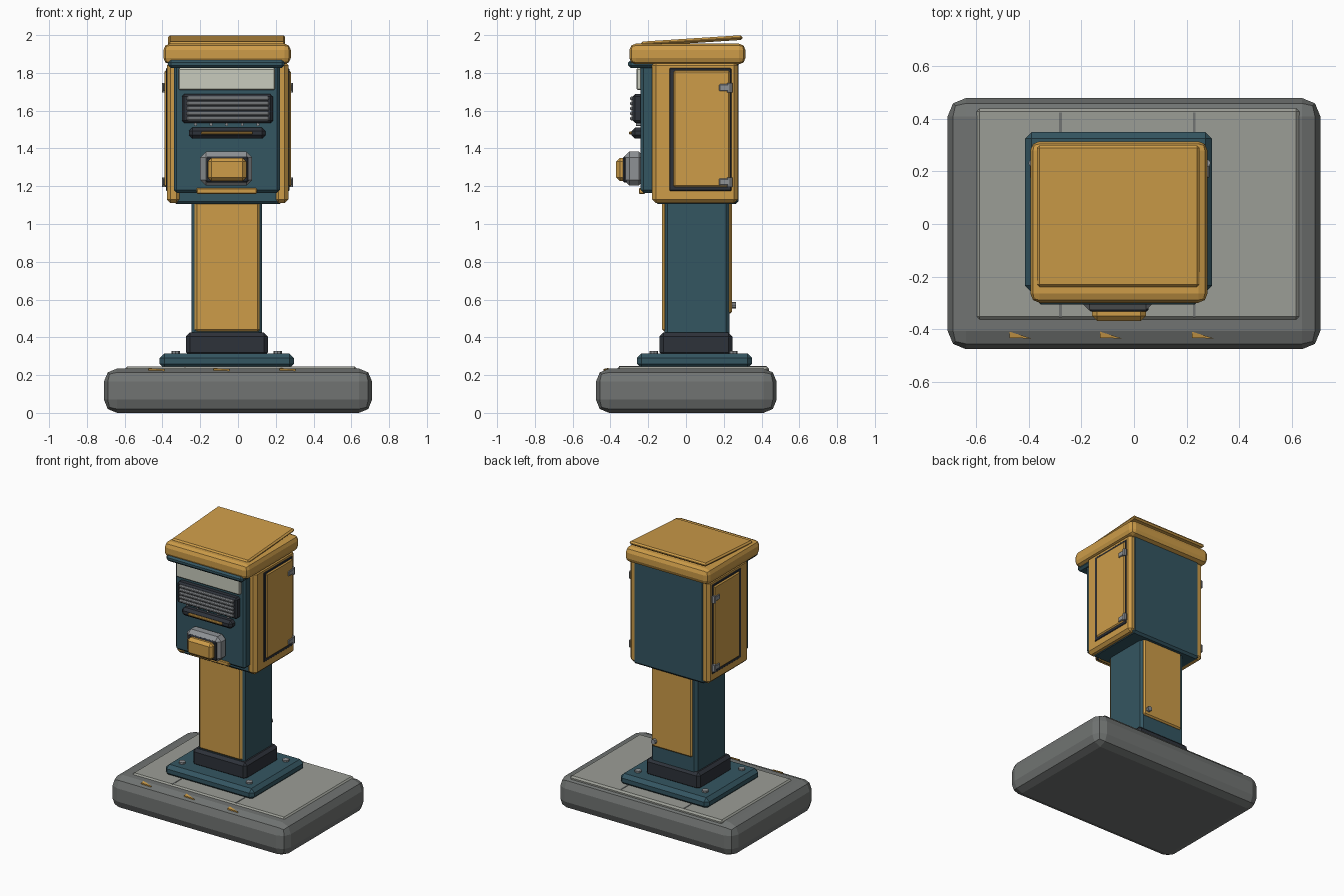
import bpy, bmesh, math
from mathutils import Matrix, Vector

if "Cube" in bpy.data.objects:
    bpy.data.objects.remove(bpy.data.objects["Cube"], do_unlink=True)


def material(name, r, g, b):
    m = bpy.data.materials.new(name)
    m.use_nodes = True
    m.diffuse_color = (r, g, b, 1)
    m.node_tree.nodes["Principled BSDF"].inputs["Base Color"].default_value = (r, g, b, 1)
    return m


YELLOW = material("ochre paint", 0.61, 0.333, 0.066)
TEAL = material("teal paint", 0.034, 0.092, 0.12)
DARK = material("dark iron", 0.027, 0.032, 0.042)
CONCRETE = material("kerb concrete", 0.165, 0.175, 0.17)
SLAB = material("light slab", 0.33, 0.34, 0.305)
STEEL = material("steel", 0.27, 0.285, 0.30)
IVORY = material("ivory sign", 0.58, 0.60, 0.51)


def finish(name, bm, mat):
    bmesh.ops.recalc_face_normals(bm, faces=bm.faces)
    mesh = bpy.data.meshes.new(name)
    bm.to_mesh(mesh)
    bm.free()
    mesh.materials.append(mat)
    obj = bpy.data.objects.new(name, mesh)
    bpy.context.collection.objects.link(obj)
    return obj


def box(name, xs, ys, zs, mat, bevel=0.0, segments=1):
    """Bevelled box given by its ranges on the three axes."""
    bm = bmesh.new()
    bmesh.ops.create_cube(bm, size=1)
    for v in bm.verts:
        v.co = [sum(r) / 2 + c * (r[1] - r[0]) for r, c in zip((xs, ys, zs), v.co)]
    obj = finish(name, bm, mat)
    if bevel:
        mod = obj.modifiers.new("edges", 'BEVEL')
        mod.width, mod.segments = bevel, segments
    return obj


def rod(name, centre, radius, length, axis, mat, sides=8):
    """Cylinder centred on a point, along one axis."""
    turn = {'X': Matrix.Rotation(math.pi / 2, 4, 'Y'),
            'Y': Matrix.Rotation(math.pi / 2, 4, 'X'),
            'Z': Matrix.Identity(4)}[axis]
    bm = bmesh.new()
    bmesh.ops.create_cone(bm, cap_ends=True, segments=sides, radius1=radius, radius2=radius,
                          depth=length, matrix=Matrix.Translation(Vector(centre)) @ turn)
    return finish(name, bm, mat)


CX = -0.055  # centre line of the post and head

# Pavement block with inlaid slab
box("kerb_block", (-0.71, 0.71), (-0.477, 0.48), (0, 0.235), CONCRETE, 0.07, 2)
box("pavement_slab", (-0.60, 0.63), (-0.365, 0.44), (0.2, 0.245), SLAB, 0.012)
for x in (-0.28, 0.23):
    box("slab_seam", (x - 0.005, x + 0.005), (-0.355, 0.425), (0.24, 0.247), CONCRETE)

# Worn paint chips along the front kerb
for x in (-0.475, -0.13, 0.22):
    bm = bmesh.new()
    tri = [(x, -0.41, 0.238), (x, -0.434, 0.233), (x + 0.085, -0.436, 0.231)]
    face = bm.faces.new([bm.verts.new(p) for p in tri])
    ext = bmesh.ops.extrude_face_region(bm, geom=[face])
    for v in ext["geom"]:
        if isinstance(v, bmesh.types.BMVert):
            v.co.z -= 0.009
    finish("paint_chip", bm, YELLOW)

# Foot plate, collar and bolts
box("foot_plate", (-0.415, 0.297), (-0.26, 0.35), (0.235, 0.315), TEAL, 0.025)
box("foot_collar", (-0.275, 0.158), (-0.14, 0.245), (0.3, 0.425), DARK, 0.02)
for x in (-0.33, 0.21):
    for y in (-0.17, 0.25):
        rod("foot_bolt", (x, y, 0.315), 0.023, 0.024, 'Z', STEEL)

# Post with front and back panels
box("post", (-0.245, 0.127), (-0.115, 0.23), (0.4, 1.15), TEAL, 0.018)
box("post_front_panel", (-0.23, 0.115), (-0.127, -0.1), (0.43, 1.14), YELLOW, 0.012)
box("post_back_panel", (-0.215, 0.112), (0.2, 0.243), (0.525, 1.12), YELLOW, 0.01)
rod("panel_knob", (0.08, 0.25, 0.57), 0.018, 0.03, 'Y', STEEL)

# Head: core, side shells and front plate
box("head_core", (-0.34, 0.235), (-0.165, 0.278), (1.105, 1.86), TEAL, 0.015)
box("front_plate", (-0.34, 0.222), (-0.24, -0.15), (1.165, 1.86), TEAL, 0.015)
box("front_lip", (-0.22, 0.1), (-0.25, -0.215), (1.16, 1.19), YELLOW, 0.005)
for s, side in ((1, "left"), (-1, "right")):
    def span(a, b):
        return sorted((CX + s * a, CX + s * b))
    box(side + "_shell", span(0.25, 0.322), (-0.18, 0.274), (1.11, 1.86), YELLOW, 0.02)
    box(side + "_door_gasket", span(0.3, 0.327), (-0.088, 0.24), (1.175, 1.825), DARK, 0.004)
    box(side + "_door", span(0.3, 0.335), (-0.066, 0.232), (1.195, 1.812), YELLOW, 0.008)
    for z in (1.222, 1.722):
        box(side + "_hinge_leaf", span(0.3, 0.342), (0.175, 0.235), (z - 0.018, z + 0.018), STEEL, 0.004)
        rod(side + "_hinge_barrel", (CX + s * 0.332, 0.232, z), 0.015, 0.05, 'Z', STEEL)

# Lid, sloped roof panel and visor
box("lid", (-0.395, 0.28), (-0.30, 0.315), (1.845, 1.955), YELLOW, 0.035, 2)
roof = box("roof_panel", (-0.31, 0.31), (-0.27, 0.27), (-0.0125, 0.0125), YELLOW, 0.01)
roof.location = (-0.06, 0.03, 1.97)
roof.rotation_euler.x = 0.064
box("visor", (-0.37, 0.247), (-0.307, -0.15), (1.825, 1.87), TEAL, 0.015)

# Sign and louvre
box("sign", (-0.315, 0.197), (-0.263, -0.22), (1.71, 1.825), IVORY, 0.006)
box("louvre_frame", (-0.297, 0.185), (-0.282, -0.22), (1.535, 1.687), DARK, 0.012)
for i in range(5):
    z = 1.558 + i * 0.0265
    box("louvre_slat", (-0.272, 0.165), (-0.296, -0.26), (z - 0.010, z + 0.010), STEEL, 0.006)
for i in range(5):
    rod("small_stud", (-0.225 + i * 0.0825, -0.25, 1.527), 0.009, 0.03, 'Y', STEEL, 6)

# Letter slot
box("slot_surround", (-0.26, 0.145), (-0.288, -0.22), (1.452, 1.51), DARK, 0.018)
box("slot_flap", (-0.195, 0.078), (-0.302, -0.26), (1.473, 1.49), YELLOW, 0.005)

# Push-button housing
box("button_housing", (-0.2, 0.075), (-0.33, -0.22), (1.203, 1.383), STEEL, 0.03)
box("button_gasket", (-0.172, 0.055), (-0.334, -0.28), (1.22, 1.358), DARK, 0.008)
box("push_button", (-0.16, 0.045), (-0.37, -0.3), (1.227, 1.35), YELLOW, 0.02)
